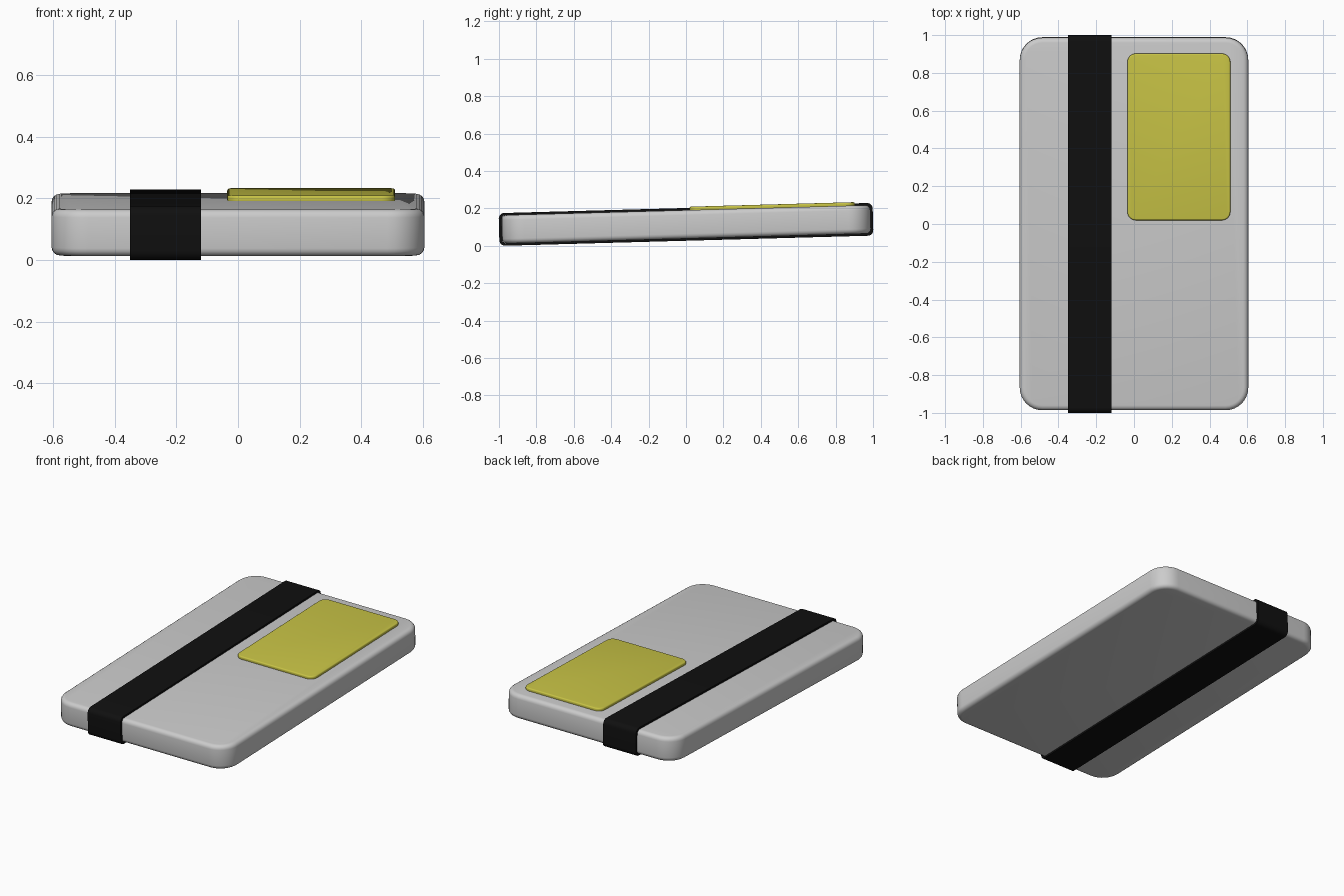
import bpy, bmesh, math
from mathutils import Matrix

if "Cube" in bpy.data.objects:
    bpy.data.objects.remove(bpy.data.objects["Cube"])

# shared tilt: everything leans up towards the back
TILT = Matrix.Translation((0, 0, 0.1145)) @ Matrix.Rotation(math.atan(0.0275), 4, 'X')

def finish(name, bm, color=None):
    bmesh.ops.recalc_face_normals(bm, faces=bm.faces)
    me = bpy.data.meshes.new(name)
    bm.to_mesh(me)
    bm.free()
    ob = bpy.data.objects.new(name, me)
    bpy.context.collection.objects.link(ob)
    ob.matrix_world = TILT
    if color:
        mat = bpy.data.materials.new(name + "_colour")
        mat.diffuse_color = color
        mat.use_nodes = True
        mat.node_tree.nodes["Principled BSDF"].inputs["Base Color"].default_value = mat.diffuse_color
        me.materials.append(mat)
    bpy.ops.object.select_all(action='DESELECT')
    ob.select_set(True)
    bpy.context.view_layer.objects.active = ob
    bpy.ops.object.shade_smooth_by_angle(angle=math.radians(35))
    return ob

def rounded_slab(name, lo, hi, corner, rim, color=None):
    size = [b - a for a, b in zip(lo, hi)]
    mid = [(a + b) / 2 for a, b in zip(lo, hi)]
    bm = bmesh.new()
    bmesh.ops.create_cube(bm, size=1, matrix=Matrix.Translation(mid) @ Matrix.Diagonal((*size, 1)))
    upright = [e for e in bm.edges if abs(e.verts[0].co.z - e.verts[1].co.z) > 1e-4]
    bmesh.ops.bevel(bm, geom=upright, offset=corner, segments=8, profile=0.5, affect='EDGES')
    rims = [e for e in bm.edges if abs(e.verts[0].co.z - e.verts[1].co.z) < 1e-4]
    bmesh.ops.bevel(bm, geom=rims, offset=rim, segments=4, profile=0.5, affect='EDGES')
    return finish(name, bm, color)

# case body
rounded_slab("case_body", (-0.605, -0.985, -0.076), (0.605, 0.988, 0.076), 0.12, 0.026)

# label pad on the top face
rounded_slab("label_pad", (-0.035, 0.022, 0.07), (0.51, 0.905, 0.094), 0.045, 0.008,
             (0.58, 0.55, 0.06, 1))

# elastic band wrapped lengthwise round the case
def loop(hy, hz, r, n=6):
    pts = []
    for k, (sy, sz) in enumerate([(1, 1), (-1, 1), (-1, -1), (1, -1)]):
        for i in range(n + 1):
            a = math.pi / 2 * (k + i / n)
            pts.append((sy * (hy - r) + r * math.cos(a), sz * (hz - r) + r * math.sin(a)))
    return pts

bm = bmesh.new()
rings = [[bm.verts.new((x, y, z)) for y, z in pts]
         for x, pts in ((-0.35, loop(1.0, 0.0875, 0.03)), (-0.12, loop(1.0, 0.0875, 0.03)),
                        (-0.12, loop(0.984, 0.0755, 0.02)), (-0.35, loop(0.984, 0.0755, 0.02)))]
n = len(rings[0])
for a, b in zip(rings, rings[1:] + rings[:1]):
    for i in range(n):
        j = (i + 1) % n
        bm.faces.new((a[i], a[j], b[j], b[i]))
finish("elastic_band", bm, (0.005, 0.005, 0.005, 1))
